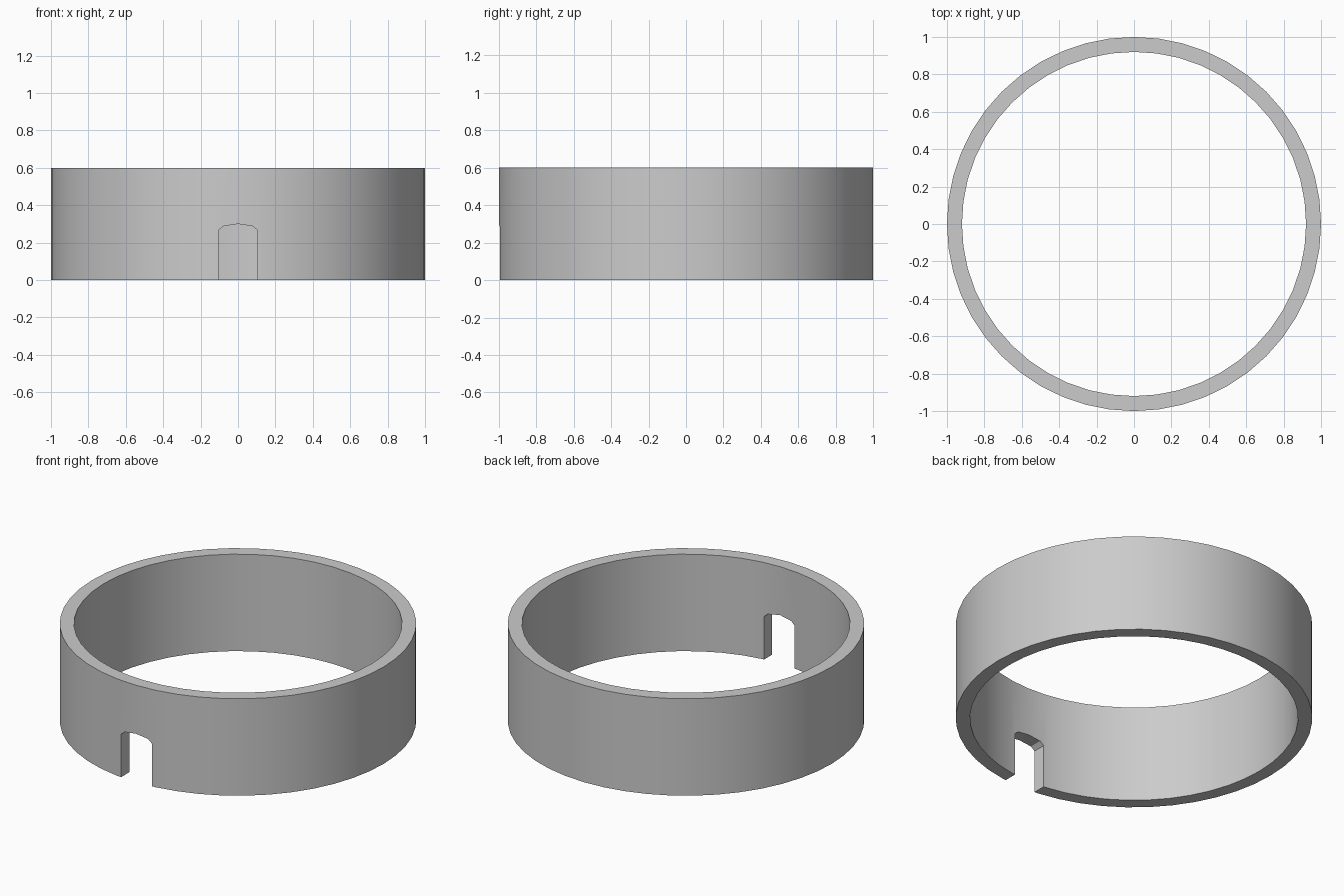
import bpy, bmesh, math

if "Cube" in bpy.data.objects:
    bpy.data.objects.remove(bpy.data.objects["Cube"])

OUTER, INNER, HEIGHT, SIDES = 1.0, 0.92, 0.6, 48


def new_object(name, bm):
    bmesh.ops.recalc_face_normals(bm, faces=bm.faces)
    mesh = bpy.data.meshes.new(name)
    bm.to_mesh(mesh)
    bm.free()
    obj = bpy.data.objects.new(name, mesh)
    bpy.context.collection.objects.link(obj)
    return obj


# Ring wall: rectangular section swept around z
bm = bmesh.new()
loops = []
for i in range(SIDES):
    a = 2 * math.pi * i / SIDES
    loops.append([bm.verts.new((r * math.cos(a), r * math.sin(a), z))
                  for r, z in ((OUTER, 0), (OUTER, HEIGHT), (INNER, HEIGHT), (INNER, 0))])
for i in range(SIDES):
    p, q = loops[i], loops[(i + 1) % SIDES]
    for k in range(4):
        n = (k + 1) % 4
        bm.faces.new((p[k], q[k], q[n], p[n]))
ring = new_object("ring_wall", bm)

# Arched doorway cutter at the front
half = [(0.105, -0.1), (0.105, 0.265), (0.08, 0.287)]
profile = half + [(0, 0.3)] + [(-x, z) for x, z in reversed(half)]
bm = bmesh.new()
face = bm.faces.new([bm.verts.new((x, -1.2, z)) for x, z in profile])
ext = bmesh.ops.extrude_face_region(bm, geom=[face])
bmesh.ops.translate(bm, vec=(0, 0.5, 0),
                    verts=[v for v in ext["geom"] if isinstance(v, bmesh.types.BMVert)])
cutter = new_object("doorway_cutter", bm)
cutter.hide_render = True

# Cut the doorway, then smooth the round walls
mod = ring.modifiers.new("doorway", "BOOLEAN")
mod.operation = "DIFFERENCE"
mod.solver = "EXACT"
mod.object = cutter
bpy.context.view_layer.objects.active = ring
ring.select_set(True)
bpy.ops.object.modifier_apply(modifier=mod.name)
bpy.data.objects.remove(cutter)
bpy.ops.object.shade_smooth_by_angle(angle=math.radians(30))
